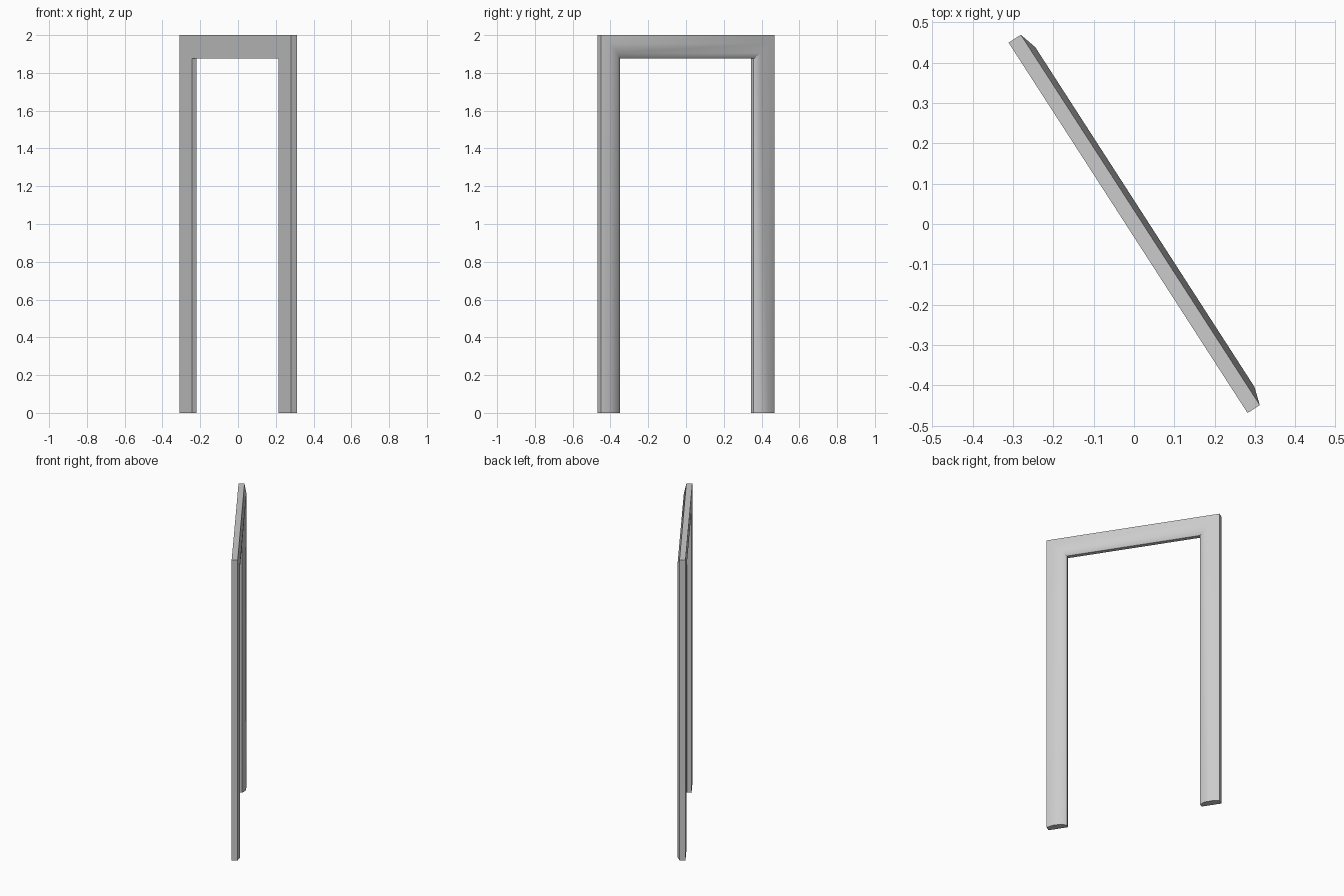
import bpy, bmesh
from mathutils import Vector

if "Cube" in bpy.data.objects:
    bpy.data.objects.remove(bpy.data.objects["Cube"])

# Moulding section: (inset from outer edge, depth along the face normal)
profile = [(0, -0.0175), (0, 0.0185), (0.045, 0.032), (0.095, 0.029),
           (0.125, 0.009), (0.125, -0.0175)]
HALF, TOP = 0.546, 2.0
along = Vector((0.542, -0.840, 0)).normalized()
normal = Vector((0.840, 0.542, 0)).normalized()

# Sweep the section up, across and down, with mitred corners
stations = [(-1, False), (-1, True), (1, True), (1, False)]
bm = bmesh.new()
rings = []
for side, high in stations:
    ring = []
    for w, n in profile:
        p = along * side * (HALF - w) + normal * n
        p.z = TOP - w if high else 0
        ring.append(bm.verts.new(p))
    rings.append(ring)
k = len(profile)
for a, b in zip(rings, rings[1:]):
    for i in range(k):
        j = (i + 1) % k
        bm.faces.new((a[i], a[j], b[j], b[i]))

# Feet of the two jambs
bm.faces.new(rings[0])
bm.faces.new(rings[-1])
bmesh.ops.recalc_face_normals(bm, faces=bm.faces)

mesh = bpy.data.meshes.new("door_casing")
bm.to_mesh(mesh)
bm.free()
casing = bpy.data.objects.new("door_casing", mesh)
bpy.context.collection.objects.link(casing)

# Soft moulded face, crisp outer edges
bpy.context.view_layer.objects.active = casing
casing.select_set(True)
bpy.ops.object.shade_smooth_by_angle(angle=0.65)
